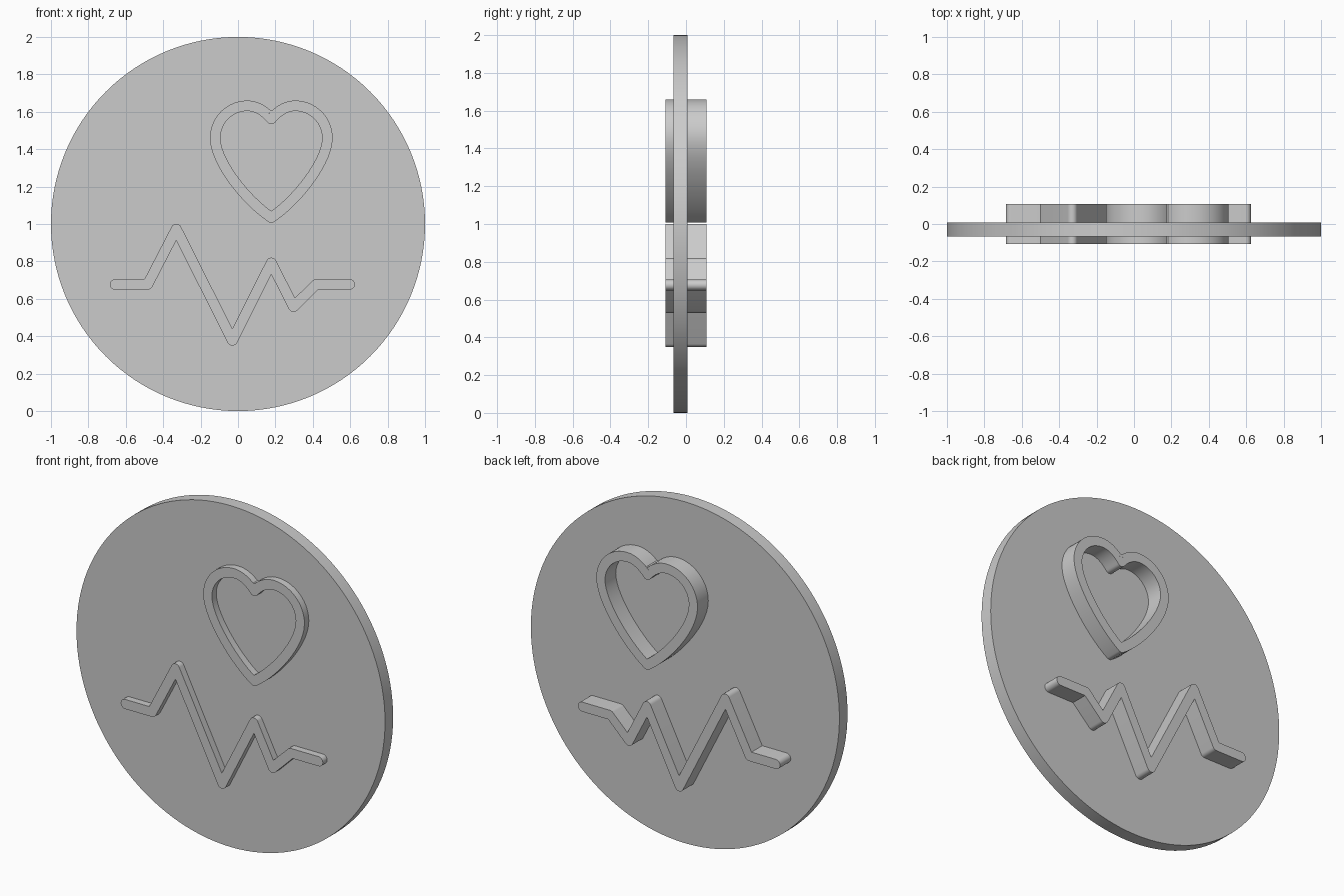
import bpy, bmesh, math
from mathutils import Vector

if "Cube" in bpy.data.objects:
    bpy.data.objects.remove(bpy.data.objects["Cube"])

HALF = 0.028      # half the width of the raised lines
DEPTH = 0.1075    # raised lines pass through the disc to both sides

grey = bpy.data.materials.new("plain grey")
grey.diffuse_color = (0.6, 0.6, 0.6, 1)
grey.use_nodes = True
grey.node_tree.nodes["Principled BSDF"].inputs["Base Color"].default_value = grey.diffuse_color


def offset(path, h):
    """Offset a closed path to its left: round outer corners, mitred inner ones."""
    out, n = [], len(path)
    for i, p in enumerate(path):
        d0 = (p - path[i - 1]).normalized()
        d1 = (path[(i + 1) % n] - p).normalized()
        turn = math.atan2(d0.x * d1.y - d0.y * d1.x, d0.dot(d1))
        if abs(turn) > 3:
            turn = -math.pi
        start = math.atan2(d0.x, -d0.y)
        if turn < -0.35:
            steps = max(4, round(-turn / 0.2))
            for k in range(steps + 1):
                a = start + turn * k / steps
                out.append(p + h * Vector((math.cos(a), math.sin(a))))
        else:
            a = start + turn / 2
            out.append(p + h / math.cos(turn / 2) * Vector((math.cos(a), math.sin(a))))
    return out


def plate(name, loops, y0, y1):
    """Fill outlines drawn in x and z, and extrude them from y0 to y1."""
    bm = bmesh.new()
    edges = []
    for loop in loops:
        vs = [bm.verts.new((p.x, y0, p.y)) for p in loop]
        edges += [bm.edges.new((vs[i - 1], vs[i])) for i in range(len(vs))]
    bmesh.ops.triangle_fill(bm, use_beauty=True, use_dissolve=False, edges=edges)
    ext = bmesh.ops.extrude_face_region(bm, geom=bm.faces[:], use_keep_orig=True)
    moved = [g for g in ext["geom"] if isinstance(g, bmesh.types.BMVert)]
    bmesh.ops.translate(bm, verts=moved, vec=(0, y1 - y0, 0))
    bmesh.ops.recalc_face_normals(bm, faces=bm.faces[:])
    mesh = bpy.data.meshes.new(name)
    bm.to_mesh(mesh)
    bm.free()
    mesh.materials.append(grey)
    ob = bpy.data.objects.new(name, mesh)
    bpy.context.collection.objects.link(ob)
    bpy.ops.object.select_all(action='DESELECT')
    ob.select_set(True)
    bpy.context.view_layer.objects.active = ob
    bpy.ops.object.shade_smooth_by_angle(angle=math.radians(30))


def bezier(a, b, c, d, steps=14):
    a, b, c, d = map(Vector, (a, b, c, d))
    return [a * (1 - t)**3 + b * 3 * t * (1 - t)**2 + c * 3 * t * t * (1 - t) + d * t**3
            for t in (k / steps for k in range(steps))]


# Round backing disc
disc = [Vector((math.cos(a), 1 + math.sin(a)))
        for a in (math.tau * k / 128 for k in range(128))]
plate("disc", [disc], -0.067, 0.008)

# Heartbeat line with rounded ends and tips
beat = [Vector(p) for p in ((-0.657, 0.677), (-0.483, 0.677), (-0.33, 0.973),
                            (-0.03, 0.378), (0.178, 0.792), (0.297, 0.558),
                            (0.418, 0.677), (0.597, 0.677))]
plate("pulse_line", [offset(beat + beat[-2:0:-1], HALF)], -DEPTH, DEPTH)

# Heart ring: left half from notch to tip, mirrored for the right half
left = (bezier((0, 1.562), (-0.035, 1.605), (-0.08, 1.632), (-0.128, 1.632))
        + bezier((-0.128, 1.632), (-0.223, 1.632), (-0.3, 1.555), (-0.3, 1.46))
        + bezier((-0.3, 1.46), (-0.3, 1.33), (-0.13, 1.12), (0, 1.035))
        + [Vector((0, 1.035))])
right = [Vector((-p.x, p.y)) for p in left[-2:0:-1]]
heart = [p + Vector((0.178, 0)) for p in left + right]
plate("heart_ring", [offset(heart, HALF), offset(heart[::-1], HALF)], -DEPTH, DEPTH)
